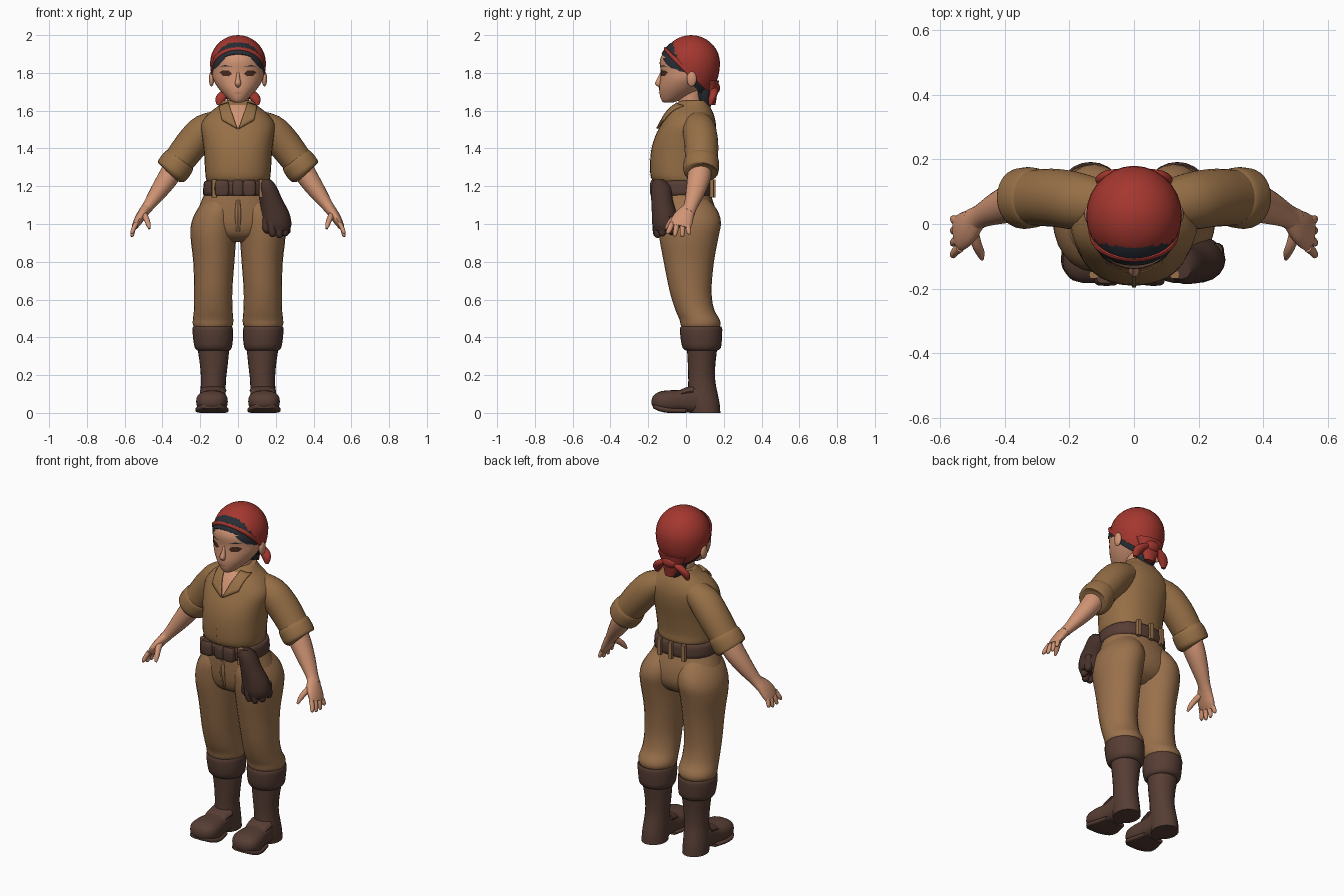
import bpy, bmesh, math
from mathutils import Vector
from mathutils.bvhtree import BVHTree


def colour(name, r, g, b):
    m = bpy.data.materials.new(name)
    lin = [((c / 255 + 0.055) / 1.055) ** 2.4 for c in (r, g, b)]
    m.diffuse_color = (*lin, 1)
    return m


SHIRT = colour("shirt_tan", 150, 111, 70)
PANTS = colour("trouser_tan", 154, 113, 76)
SKIN = colour("skin", 208, 148, 116)
RED = colour("scarf_red", 164, 55, 47)
LEATHER = colour("boot_brown", 86, 61, 52)
GLOVE = colour("glove_brown", 72, 50, 43)
HAIR = colour("hair_dark", 40, 45, 53)
EYE = colour("eye_brown", 72, 42, 30)
LIP = colour("lip", 184, 118, 94)
X, Y, Z = Vector((1, 0, 0)), Vector((0, 1, 0)), Vector((0, 0, 1))


def finish(bm, name, mat, angle=50):
    bmesh.ops.recalc_face_normals(bm, faces=bm.faces)
    me = bpy.data.meshes.new(name)
    bm.to_mesh(me)
    bm.free()
    me.materials.append(mat)
    me.polygons.foreach_set("use_smooth", [True] * len(me.polygons))
    me.set_sharp_from_angle(angle=math.radians(angle))
    ob = bpy.data.objects.new(name, me)
    bpy.context.collection.objects.link(ob)
    return ob


def spline(pts, steps):
    out = []
    for i in range(len(pts) - 1):
        a, b, c, d = (pts[max(i - 1, 0)], pts[i], pts[i + 1], pts[min(i + 2, len(pts) - 1)])
        for k in range(steps):
            t = k / steps
            out.append([q + 0.5 * t * (r - p + t * (2 * p - 5 * q + 4 * r - s + t * (3 * (q - r) + s - p)))
                        for p, q, r, s in zip(a, b, c, d)])
    return out + [list(pts[-1])]


def loft(name, pts, mat, axis=None, ref=X, segs=24, steps=3, power=2.0, side=1):
    """Skin of rings (x, y, z, radius along ref, other radius); side=-1 mirrors in x."""
    rings = spline(pts, steps)
    cs = [Vector((side * r[0], r[1], r[2])) for r in rings]
    bm = bmesh.new()
    rows = []
    for i, r in enumerate(rings):
        t = axis or (cs[min(i + 1, len(cs) - 1)] - cs[max(i - 1, 0)]).normalized()
        u = (ref - t * ref.dot(t)).normalized()
        v = t.cross(u)
        row = []
        for k in range(segs):
            a = 2 * math.pi * k / segs
            c, s = math.cos(a), math.sin(a)
            p = (cs[i] + u * max(r[3], .002) * math.copysign(abs(c) ** (2 / power), c)
                 + v * max(r[4], .002) * math.copysign(abs(s) ** (2 / power), s))
            p.z = max(p.z, 0)
            row.append(bm.verts.new(p))
        rows.append(row)
    for a, b in zip(rows, rows[1:]):
        for k in range(segs):
            bm.faces.new((a[k - 1], a[k], b[k], b[k - 1]))
    bm.faces.new(rows[0])
    bm.faces.new(rows[-1])
    return finish(bm, name, mat)


def body(name, rows, mat, **kw):
    """Upright loft from rows (z, x centre, half width, front y, back y)."""
    return loft(name, [(x, (f + b) / 2, z, w, (b - f) / 2) for z, x, w, f, b in rows], mat, axis=Z, **kw)


def ball(name, centre, size, mat, cut=None):
    bm = bmesh.new()
    bmesh.ops.create_uvsphere(bm, u_segments=28, v_segments=18, radius=1)
    for v in bm.verts:
        low = 1.35 if cut and v.co.z < 0 else 1
        v.co = Vector((v.co.x * size[0], v.co.y * size[1], v.co.z * size[2] * low)) + Vector(centre)
    if cut:
        geom = bm.verts[:] + bm.edges[:] + bm.faces[:]
        bmesh.ops.bisect_plane(bm, geom=geom, plane_co=cut, plane_no=(0, 1, 1), clear_inner=True)
        bmesh.ops.holes_fill(bm, edges=[e for e in bm.edges if e.is_boundary])
    return finish(bm, name, mat)


def patch(name, outline, target, mat, lift=0.004, thick=0):
    """Thin plate: an x-z outline laid on the front of a part."""
    tree = BVHTree.FromObject(target, bpy.context.evaluated_depsgraph_get())
    bm = bmesh.new()
    bm.faces.new([bm.verts.new((x, -1, z)) for x, z in outline])
    bmesh.ops.triangulate(bm, faces=bm.faces[:])
    bmesh.ops.subdivide_edges(bm, edges=bm.edges[:], cuts=5, use_grid_fill=True)
    lost = []
    for v in bm.verts:
        hit = tree.ray_cast(v.co, Y)[0]
        if hit:
            v.co.y = hit.y - lift
        else:
            lost.append(v)
    bmesh.ops.delete(bm, geom=lost, context='VERTS')
    ob = finish(bm, name, mat)
    if thick:
        m = ob.modifiers.new("thickness", 'SOLIDIFY')
        m.thickness, m.offset = thick, 0
    return ob


# Shirt
shirt = body("shirt", [
    (1.205, 0, .15, -.15, .11), (1.235, 0, .168, -.18, .125), (1.28, 0, .174, -.19, .125),
    (1.38, 0, .18, -.186, .14), (1.46, 0, .19, -.165, .155), (1.53, 0, .195, -.13, .158),
    (1.585, 0, .155, -.1, .145), (1.625, 0, .105, -.065, .125), (1.655, 0, .078, -.025, .11)],
    SHIRT, segs=32, power=2.25)
patch("neck_opening", [(0, 1.51), (.055, 1.63), (-.055, 1.63)], shirt, SKIN)
patch("shirt_placket", [(-.006, 1.24), (.006, 1.24), (.006, 1.51), (-.006, 1.51)], shirt, SHIRT, .006)
for s in (1, -1):
    patch("collar_flap", [(s * .004, 1.505), (s * .085, 1.55), (s * .1, 1.625), (s * .05, 1.64)],
          shirt, SHIRT, .009, .012)

# Neck, head and face
body("neck", [(1.54, 0, .08, -.06, .1), (1.6, 0, .065, -.045, .09), (1.65, 0, .058, -.04, .085),
              (1.72, 0, .06, -.04, .09)], SKIN)
head = body("head", [
    (1.642, 0, .018, -.115, -.075), (1.652, 0, .038, -.128, -.04), (1.68, 0, .07, -.138, .03),
    (1.72, 0, .105, -.142, .09), (1.765, 0, .131, -.137, .13), (1.81, 0, .138, -.134, .15),
    (1.87, 0, .137, -.138, .16), (1.93, 0, .11, -.1, .14), (1.975, 0, .05, -.03, .08)], SKIN, segs=32)
loft("nose", [(0, -.125, 1.81, .006, .008), (0, -.138, 1.77, .011, .014),
              (0, -.146, 1.742, .016, .018), (0, -.136, 1.722, .006, .006)], SKIN, axis=Z, segs=12)
patch("mouth", [(-.026, 1.694), (0, 1.689), (.026, 1.694), (0, 1.698)], head, LIP)
for s in (1, -1):
    ball("ear", (s * .14, .03, 1.768), (.014, .026, .04), SKIN)
    patch("eye", [(s * .032, 1.795), (s * .048, 1.812), (s * .08, 1.814), (s * .098, 1.803),
                  (s * .08, 1.784), (s * .048, 1.782)], head, EYE)
    patch("eyebrow", [(s * .03, 1.832), (s * .07, 1.842), (s * .1, 1.832), (s * .07, 1.834)], head, HAIR)

# Hair and head scarf
ball("hair", (0, .015, 1.845), (.142, .157, .143), HAIR, cut=(0, -.13, 1.902))
for s in (1, -1):
    patch("hair_lock", [(s * .065, 1.88), (s * .135, 1.88), (s * .137, 1.815), (s * .115, 1.825),
                        (s * .095, 1.862)], head, HAIR, .006)
body("nape_hair", [(1.62, 0, .03, .09, .13), (1.66, 0, .06, .06, .14), (1.75, 0, .08, .04, .15)], HAIR)
ball("head_scarf", (0, .027, 1.85), (.148, .153, .15), RED, cut=(0, -.11, 1.925))
loft("scarf_band", [(s * x, y, z, .012, .008) for s, x, y, z in (
    (-1, .138, .03, 1.785), (-1, .125, -.055, 1.868), (-1, .075, -.095, 1.91), (1, 0, -.11, 1.925),
    (1, .075, -.095, 1.91), (1, .125, -.055, 1.868), (1, .138, .03, 1.785))], RED, ref=Z, segs=10)
ball("scarf_knot", (0, .15, 1.72), (.05, .03, .035), RED)
for s in (1, -1):
    loft("scarf_tail", [(.01, .145, 1.73, .025, .02), (.06, .148, 1.7, .035, .022),
                        (.09, .138, 1.665, .03, .02), (.1, .13, 1.63, .012, .01)],
         RED, axis=-Z, segs=12, side=s)
loft("scarf_drape", [(0, .13, 1.76, .09, .045), (0, .135, 1.69, .055, .03), (.01, .14, 1.63, .03, .016)],
     RED, axis=-Z, segs=16)

# Arms: sleeves, cuffs, forearms, hands
for s in (1, -1):
    loft("sleeve", [(.08, .06, 1.545, .07, .06), (.17, .07, 1.5, .088, .085), (.235, .08, 1.435, .09, .088),
                    (.29, .082, 1.365, .088, .084), (.335, .08, 1.305, .086, .08)],
         SHIRT, ref=Y, side=s)
    loft("sleeve_cuff", [(.302, .082, 1.348, .084, .078), (.313, .082, 1.333, .093, .089),
                         (.338, .08, 1.298, .095, .092), (.355, .078, 1.274, .09, .086),
                         (.36, .078, 1.268, .068, .062)], SHIRT, ref=Y, side=s)
    loft("forearm", [(.325, .078, 1.32, .06, .06), (.37, .068, 1.245, .062, .056),
                     (.425, .048, 1.165, .05, .045), (.475, .024, 1.095, .037, .031),
                     (.5, .008, 1.062, .041, .028)], SKIN, ref=Y, segs=18, side=s)
    loft("palm", [(.485, .018, 1.082, .036, .028), (.512, -.008, 1.045, .052, .026),
                  (.533, -.024, 1.01, .058, .022), (.547, -.032, .985, .052, .016)],
         SKIN, ref=Y, segs=16, side=s)
    for y, dy, z in ((-.074, -.022, .955), (-.047, -.012, .942), (-.018, -.002, .94), (.008, .008, .952)):
        loft("finger", [(.538, y, 1.005, .014, .013), (.553, y + dy * .5, .975, .014, .012),
                        (.56, y + dy, z, .011, .01), (.56, y + dy, z - .008, .004, .004)],
             SKIN, ref=Y, segs=10, side=s)
    loft("thumb", [(.5, -.02, 1.055, .02, .018), (.487, -.062, 1.03, .017, .016),
                   (.475, -.09, 1.0, .014, .013), (.47, -.108, .975, .006, .006)],
         SKIN, ref=Y, segs=10, side=s)

# Trousers
body("trouser_hips", [
    (1.23, 0, .155, -.15, .115), (1.16, 0, .178, -.15, .13), (1.08, 0, .21, -.148, .155),
    (1.0, 0, .225, -.14, .16), (.94, 0, .18, -.115, .13), (.905, 0, .1, -.06, .07)],
    PANTS, segs=32, power=2.2)
for s in (1, -1):
    body("trouser_leg", [
        (1.15, .09, .07, -.11, .1), (1.08, .108, .106, -.143, .162), (1.01, .122, .124, -.148, .185),
        (.93, .13, .121, -.142, .172), (.8, .128, .109, -.118, .148), (.65, .131, .101, -.088, .135),
        (.55, .131, .102, -.058, .148), (.495, .132, .107, -.035, .178), (.465, .133, .105, -.028, .182),
        (.44, .133, .09, -.015, .17)], PANTS, side=s)
    loft("fly_fold", [(.004, -.146, 1.13, .006, .006), (.006, -.149, 1.05, .01, .008),
                      (.004, -.125, .96, .006, .006)], PANTS, segs=8, side=s)

# Boots
for s in (1, -1):
    body("boot_shaft", [
        (.4, .132, .09, 0, .17), (.34, .13, .084, .005, .165), (.25, .128, .073, .01, .155),
        (.17, .13, .066, .012, .155), (.1, .133, .068, .01, .168), (.05, .135, .07, .01, .178),
        (0, .135, .07, .02, .182)], LEATHER, side=s)
    body("boot_cuff", [
        (.33, .13, .085, 0, .165), (.345, .131, .098, -.018, .185), (.39, .132, .105, -.028, .19),
        (.44, .134, .107, -.032, .192), (.457, .134, .102, -.026, .186), (.45, .134, .085, -.01, .17)],
        LEATHER, side=s, steps=2)
    loft("boot_foot", [(.132, .12, .075, .062, .075), (.134, .05, .075, .066, .078), (.135, -.02, .064, .072, .06),
                       (.137, -.08, .06, .083, .06), (.139, -.135, .062, .08, .052),
                       (.14, -.17, .06, .055, .034), (.14, -.182, .058, .02, .012)],
         LEATHER, axis=-Y, side=s, power=2.5)
    loft("boot_sole", [(.136, .0, .012, .066, .012), (.137, -.08, .013, .086, .014),
                       (.139, -.135, .022, .083, .015), (.14, -.175, .036, .05, .012)],
         LEATHER, axis=-Y, side=s, power=4)
    loft("boot_strap", [(.131, .04, .118, .07, .03), (.134, -.02, .105, .066, .022),
                        (.136, -.05, .085, .06, .015)], LEATHER, axis=-Y, segs=16, side=s)

# Belt, buckle, loops
body("belt", [(1.15, 0, .172, -.165, .132), (1.157, 0, .184, -.177, .142), (1.19, 0, .184, -.18, .143),
              (1.222, 0, .18, -.18, .14), (1.229, 0, .168, -.165, .13)], LEATHER, segs=32, steps=2, power=2.25)
for x, w in ((-.085, .038), (0, .03), (.06, .035)):
    body("belt_pouch", [(1.148, x, w * .8, -.185, -.13), (1.165, x, w, -.19, -.13),
                        (1.21, x, w, -.191, -.13), (1.232, x, w * .8, -.183, -.13)], LEATHER, power=4, segs=16)
for x, y in ((-.125, -.157), (.125, -.157), (-.08, .136), (.08, .136), (0, .145)):
    loft("belt_loop", [(x, y, 1.14, .014, .012), (x, y, 1.235, .014, .012)], PANTS,
         axis=Z, segs=8, steps=1, power=4)

# Pair of work gloves hung from the belt
body("gloves", [(1.235, .145, .03, -.17, -.12), (1.2, .155, .048, -.185, -.08), (1.13, .175, .06, -.185, -.07),
                (1.06, .195, .076, -.182, -.05), (1.0, .205, .078, -.18, -.04), (.965, .207, .066, -.17, -.05)],
     GLOVE, segs=18)
for x, y, z in ((.15, -.14, .96), (.18, -.155, .942), (.215, -.15, .937), (.245, -.125, .945),
                (.255, -.08, .955), (.215, -.07, .948), (.175, -.085, .955)):
    loft("glove_finger", [(x, y, 1.04, .02, .02), (x, y, .98, .024, .023), (x + .004, y, z, .018, .018),
                          (x + .004, y, z - .01, .006, .006)], GLOVE, axis=-Z, segs=10)
